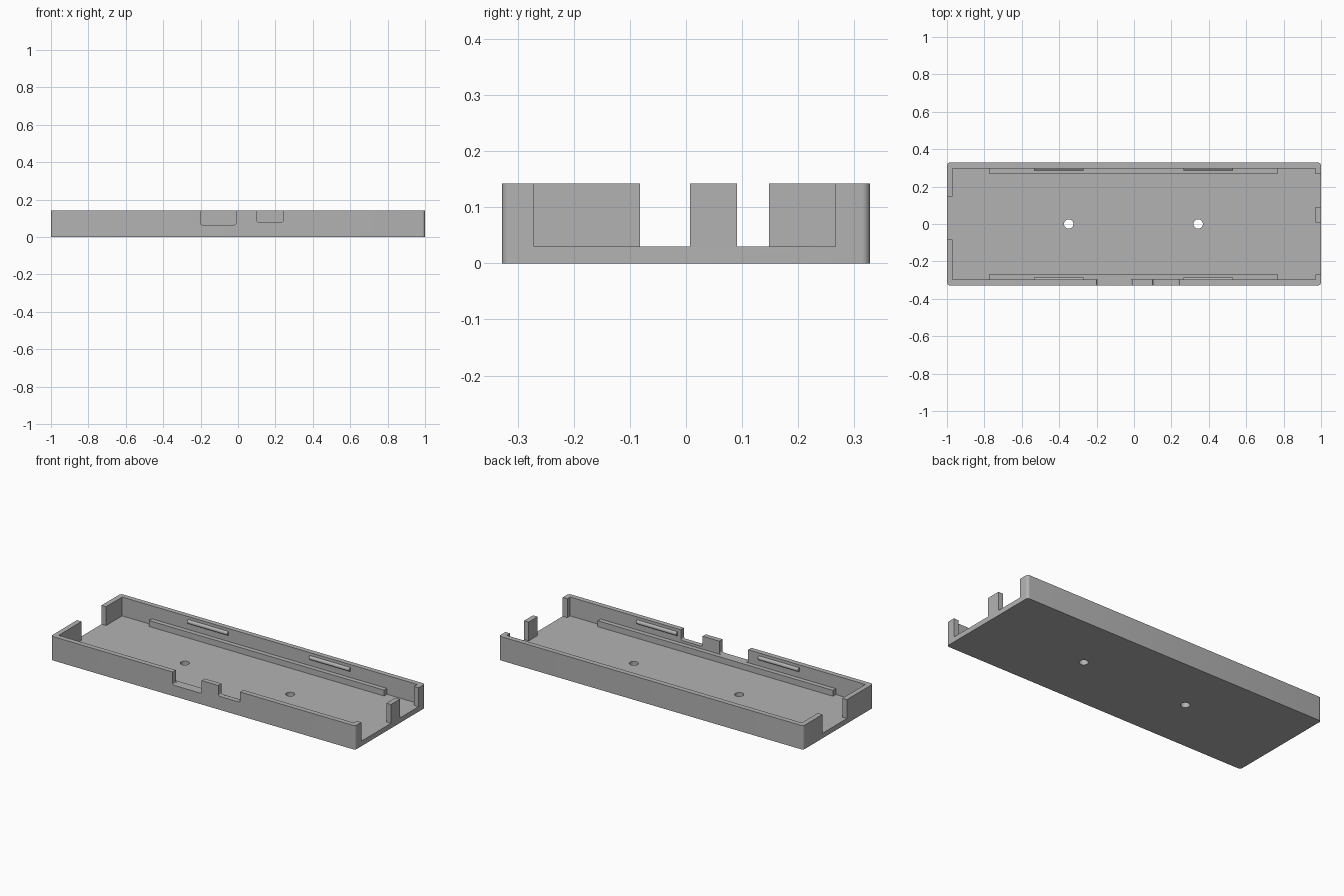
import bpy, bmesh, math
from mathutils import Matrix, Vector

cube = bpy.data.objects.get("Cube")
if cube:
    bpy.data.objects.remove(cube, do_unlink=True)

grey = bpy.data.materials.new("plain grey")
grey.use_nodes = True
COLOUR = (0.45, 0.45, 0.45, 1)
grey.diffuse_color = COLOUR
grey.node_tree.nodes["Principled BSDF"].inputs["Base Color"].default_value = COLOUR

W, D, H = 1.0, 0.328, 0.142      # half width, half depth, full height
WALL, FLOOR = 0.03, 0.03
IN_X, IN_Y = W - WALL, D - WALL
CX = -0.003                      # centre line of the inner fittings
TOP = H + 0.1                    # cutters reach above the rim


def finish(name, bm):
    mesh = bpy.data.meshes.new(name)
    bmesh.ops.recalc_face_normals(bm, faces=bm.faces)
    bm.to_mesh(mesh)
    bm.free()
    mesh.materials.append(grey)
    obj = bpy.data.objects.new(name, mesh)
    bpy.context.collection.objects.link(obj)
    return obj


def box(name, x, y, z, radius=0, axis=2):
    """Box from three ranges, with the edges along one axis rounded."""
    bm = bmesh.new()
    bmesh.ops.create_cube(bm, size=1)
    for v in bm.verts:
        v.co = Vector([a + (c + 0.5) * (b - a) for c, (a, b) in zip(v.co, (x, y, z))])
    if radius:
        edges = [e for e in bm.edges
                 if abs((e.verts[0].co - e.verts[1].co).normalized()[axis]) > 0.9]
        bmesh.ops.bevel(bm, geom=edges, offset=radius, segments=6,
                        profile=0.5, affect='EDGES')
    return finish(name, bm)


def rod(name, centre, radius, length, sides, turn=Matrix()):
    bm = bmesh.new()
    bmesh.ops.create_cone(bm, cap_ends=True, segments=sides, radius1=radius,
                          radius2=radius, depth=length,
                          matrix=Matrix.Translation(centre) @ turn)
    return finish(name, bm)


def smooth(obj):
    bpy.ops.object.select_all(action='DESELECT')
    obj.select_set(True)
    bpy.context.view_layer.objects.active = obj
    bpy.ops.object.shade_smooth_by_angle(angle=math.radians(30))


# Tray body and everything cut out of it
tray = box("tray", (-W, W), (-D, D), (0, H), 0.015)
cutters = [
    box("cavity_cutter", (-IN_X, IN_X), (-IN_Y, IN_Y), (FLOOR, TOP)),
    box("right_opening_cutter", (-W - 0.1, -IN_X + 0.05), (-0.082, 0.148), (FLOOR, TOP)),
    box("left_front_opening_cutter", (IN_X - 0.05, W + 0.1), (-0.271, 0.007), (FLOOR, TOP)),
    box("left_back_opening_cutter", (IN_X - 0.05, W + 0.1), (0.091, 0.266), (FLOOR, TOP)),
    box("wide_notch_cutter", (-0.2, -0.01), (-D - 0.1, -IN_Y + 0.05), (0.065, TOP), 0.012, 1),
    box("narrow_notch_cutter", (0.1, 0.243), (-D - 0.1, -IN_Y + 0.05), (0.08, TOP), 0.012, 1),
]
for side in (-1, 1):
    cutters.append(rod("hole_cutter", (CX + side * 0.346, 0, 0), 0.025, 0.2, 32))

for cutter in cutters:
    cutter.hide_render = True
    mod = tray.modifiers.new("cut", 'BOOLEAN')
    mod.operation, mod.solver, mod.object = 'DIFFERENCE', 'EXACT', cutter
bpy.context.view_layer.objects.active = tray
for mod in list(tray.modifiers):
    bpy.ops.object.modifier_apply(modifier=mod.name)
for cutter in cutters:
    bpy.data.objects.remove(cutter, do_unlink=True)
smooth(tray)

# Support rails along the long walls, and snap ridges above them
along_x = Matrix.Rotation(math.pi / 2, 4, 'Y')
for side, label in ((-1, "front"), (1, "back")):
    ys = sorted((side * 0.271, side * (IN_Y + 0.005)))
    box(label + "_rail", (CX - 0.773, CX + 0.773), ys, (FLOOR - 0.005, 0.065))
    for end, hand in ((-1, "right"), (1, "left")):
        ridge = rod(f"{label}_{hand}_snap_ridge", (CX + end * 0.4, side * IN_Y, 0.113),
                    0.012, 0.265, 20, along_x)
        smooth(ridge)
